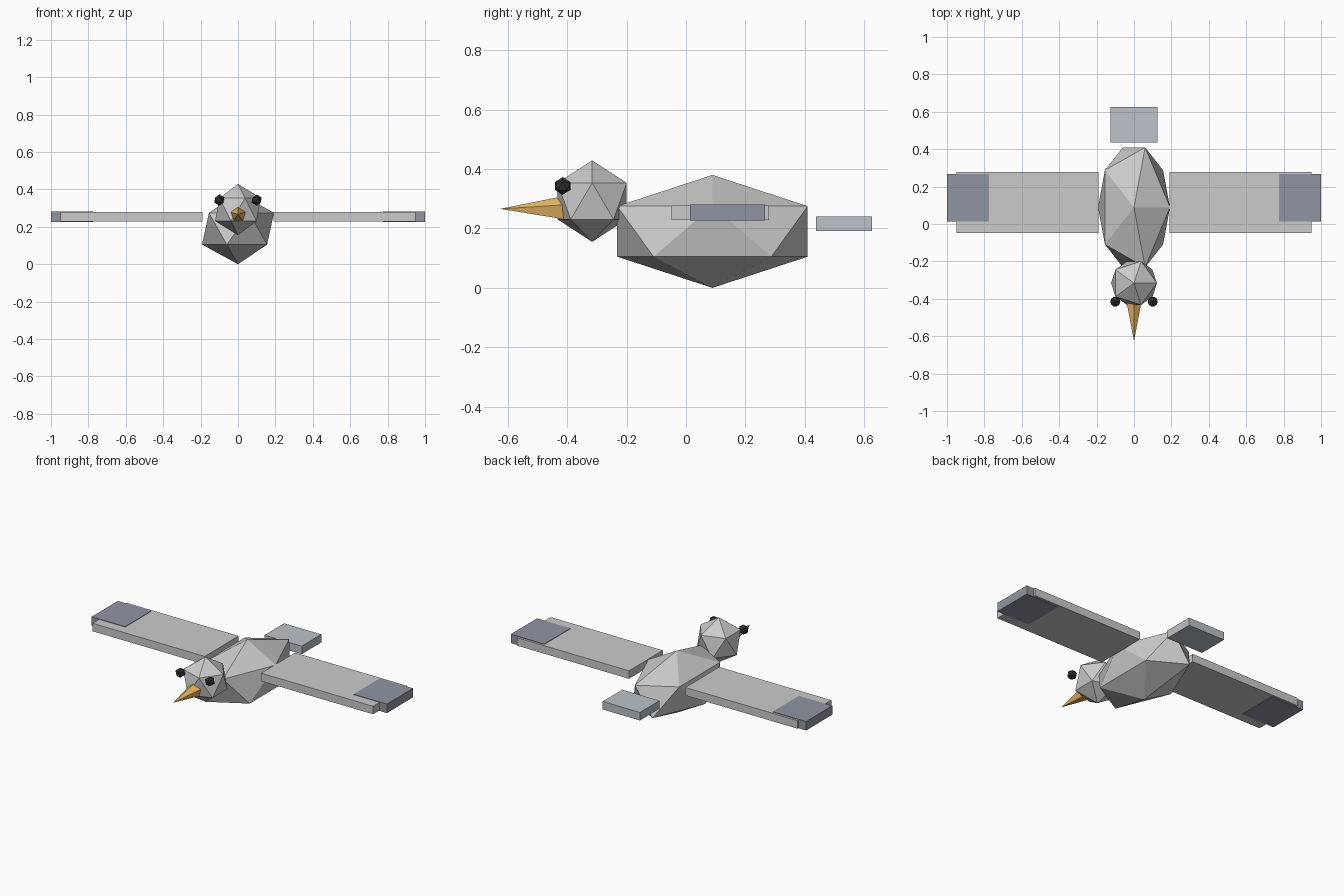
import bpy, math

if "Cube" in bpy.data.objects:
    bpy.data.objects.remove(bpy.data.objects["Cube"])


def material(name, rgb):
    m = bpy.data.materials.new(name)
    m.diffuse_color = (*rgb, 1)
    m.use_nodes = True
    m.node_tree.nodes["Principled BSDF"].inputs["Base Color"].default_value = m.diffuse_color
    return m


def finish(name, mat):
    o = bpy.context.object
    o.name = name
    bpy.ops.object.transform_apply(location=False, rotation=True, scale=True)
    if mat:
        o.data.materials.append(mat)
    return o


def ico(name, loc, scale, mat=None):
    bpy.ops.mesh.primitive_ico_sphere_add(subdivisions=1, radius=1, location=loc)
    bpy.context.object.scale = scale
    return finish(name, mat)


def box(name, xs, ys, zs, mat=None):
    loc = [(a + b) / 2 for a, b in (xs, ys, zs)]
    bpy.ops.mesh.primitive_cube_add(size=1, location=loc)
    bpy.context.object.scale = [abs(b - a) for a, b in (xs, ys, zs)]
    return finish(name, mat)


orange = material("beak_orange", (0.85, 0.5, 0.13))
black = material("eye_black", (0.03, 0.03, 0.035))
slate = material("tip_slate", (0.28, 0.3, 0.36))
blue_grey = material("tail_grey", (0.5, 0.54, 0.58))

# Body and head
ico("body", (0, 0.089, 0.19), (0.215, 0.377, 0.19))
ico("head", (0, -0.316, 0.292), (0.137, 0.137, 0.137))

# Five-sided beak pointing forward
bpy.ops.mesh.primitive_cone_add(vertices=5, radius1=0.043, radius2=0, depth=0.215,
                                location=(0, -0.5185, 0.266),
                                rotation=(math.radians(90), 0, 0))
finish("beak", orange)

# Eyes, wings and wing tips on both sides
for side, s in (("left", -1), ("right", 1)):
    ico(f"{side}_eye", (s * 0.1, -0.415, 0.343), (0.03, 0.03, 0.03), black)
    box(f"{side}_wing", (s * 0.191, s * 0.95), (-0.049, 0.279), (0.229, 0.278))
    box(f"{side}_wing_tip", (s * 0.774, s * 1.0), (0.013, 0.266), (0.226, 0.281), slate)

# Tail
box("tail", (-0.126, 0.126), (0.437, 0.626), (0.191, 0.24), blue_grey)
